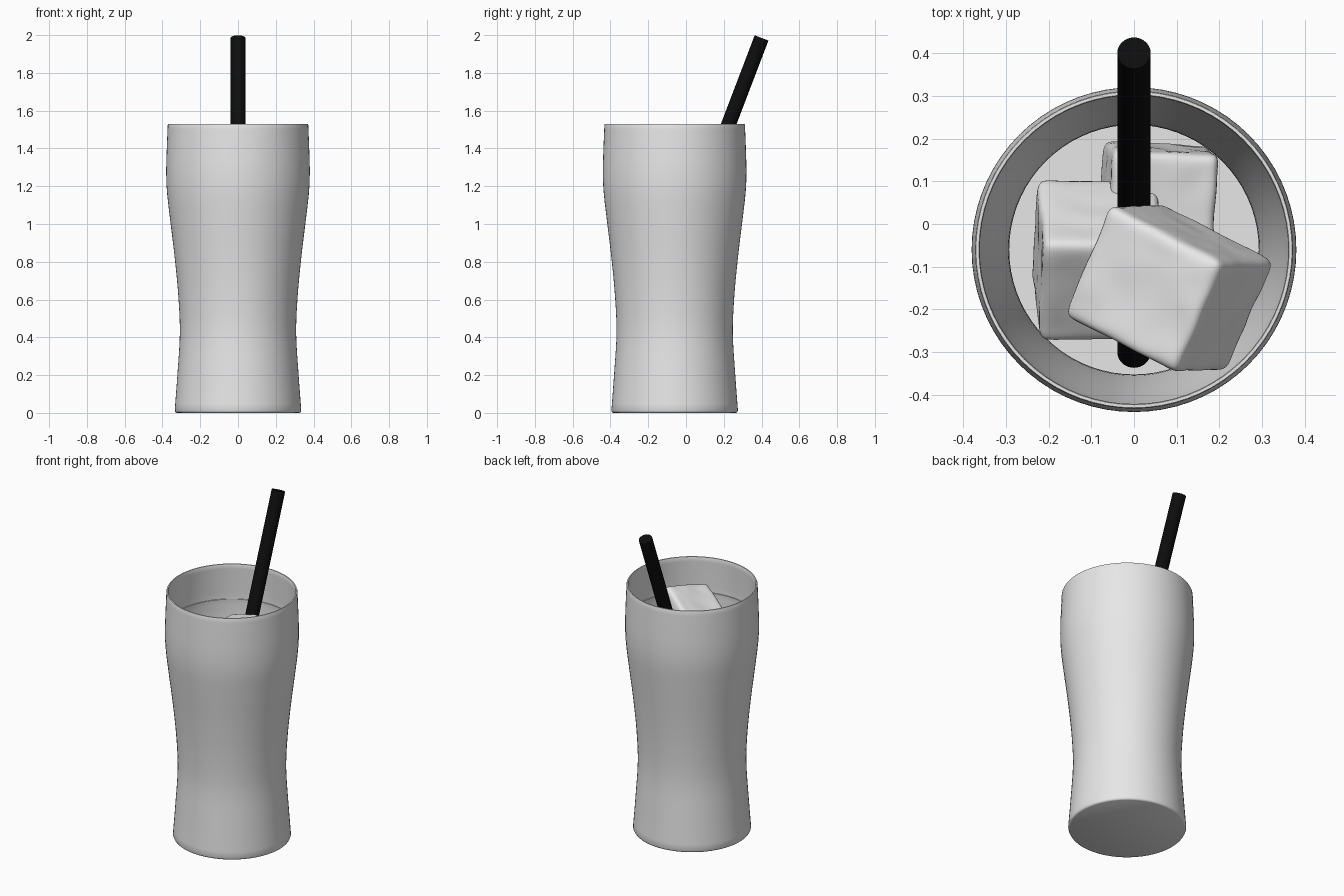
import bpy, bmesh, math, random
from mathutils import Vector, Matrix

if "Cube" in bpy.data.objects:
    bpy.data.objects.remove(bpy.data.objects["Cube"])

random.seed(4)
CY = -0.06  # glass axis offset in y


def material(name, col):
    m = bpy.data.materials.new(name)
    m.diffuse_color = (*col, 1)
    m.use_nodes = True
    m.node_tree.nodes["Principled BSDF"].inputs["Base Color"].default_value = m.diffuse_color
    return m


pale = material("pale_grey", (0.8, 0.8, 0.8))
black = material("black", (0.004, 0.004, 0.004))


def finish(bm, name, mat, angle=40):
    bmesh.ops.recalc_face_normals(bm, faces=bm.faces)
    me = bpy.data.meshes.new(name)
    bm.to_mesh(me)
    bm.free()
    ob = bpy.data.objects.new(name, me)
    bpy.context.collection.objects.link(ob)
    me.materials.append(mat)
    bpy.ops.object.select_all(action='DESELECT')
    ob.select_set(True)
    bpy.context.view_layer.objects.active = ob
    bpy.ops.object.shade_smooth_by_angle(angle=math.radians(angle))
    return ob


def smooth_curve(pts, n=5):
    # Catmull-Rom through (radius, height) points
    out = []
    p = [Vector(q) for q in pts]
    p = [2 * p[0] - p[1]] + p + [2 * p[-1] - p[-2]]
    for i in range(1, len(p) - 2):
        a, b, c, d = p[i - 1:i + 3]
        for k in range(n):
            t = k / n
            out.append(0.5 * (2 * b + (c - a) * t + (2 * a - 5 * b + 4 * c - d) * t * t
                              + (3 * b - a - 3 * c + d) * t ** 3))
    return [tuple(v) for v in out] + [tuple(p[-2])]


def lathe(bm, profile, segs=72):
    vs = [bm.verts.new((r, CY, z)) for r, z in profile]
    es = [bm.edges.new(e) for e in zip(vs, vs[1:])]
    bmesh.ops.spin(bm, geom=vs + es, cent=(0, CY, 0), axis=(0, 0, 1),
                   angle=2 * math.pi, steps=segs)
    bmesh.ops.remove_doubles(bm, verts=bm.verts, dist=1e-5)


# Glass: waisted wall, rim, fill-line ledge inside, floor
wall = smooth_curve([(0.335, 0.012), (0.321, 0.2), (0.308, 0.42), (0.316, 0.62), (0.336, 0.83),
                     (0.359, 1.02), (0.376, 1.17), (0.38, 1.28), (0.377, 1.4), (0.372, 1.525)])
outer = [(0, 0), (0.325, 0), (0.331, 0.003)] + wall + [(0.37, 1.53), (0.363, 1.53)]
fill = 1.31
upper = [(r - 0.011, z) for r, z in reversed(wall) if z > fill]
lower = [(r - 0.016, z) for r, z in reversed(wall) if 0.12 < z < fill]
inner = upper + [(0.368, fill), (0.363, fill)] + lower + [(0.305, 0.1), (0, 0.1)]
bm = bmesh.new()
lathe(bm, outer + inner)
finish(bm, "glass", pale)

# Straw: solid slanted rod
top, bottom = Vector((0, 0.40, 1.985)), Vector((0, -0.30, 0.15))
axis = top - bottom
bm = bmesh.new()
bmesh.ops.create_cone(bm, cap_ends=True, segments=32, radius1=0.039, radius2=0.039, depth=axis.length,
                      matrix=Matrix.Translation((top + bottom) / 2)
                      @ axis.to_track_quat('Z', 'Y').to_matrix().to_4x4())
finish(bm, "straw", black)


# Ice cubes: softly rounded, slightly lumpy blocks
def ice(name, centre, a, b, size):
    a = Vector(a).normalized()
    b = Vector(b)
    b = (b - a * b.dot(a)).normalized()
    rot = Matrix((a, b, a.cross(b))).transposed().to_4x4()
    bm = bmesh.new()
    bmesh.ops.create_cube(bm, size=1)
    bmesh.ops.subdivide_edges(bm, edges=bm.edges, cuts=6, use_grid_fill=True)
    for v in bm.verts:
        v.co += Vector([random.uniform(-0.014, 0.014) for _ in range(3)])
    scale = Matrix.Diagonal((*size, 1))
    bmesh.ops.transform(bm, matrix=Matrix.Translation(centre) @ rot @ scale, verts=bm.verts)
    ob = finish(bm, name, pale, 180)
    sub = ob.modifiers.new("soften", 'SUBSURF')
    sub.levels = sub.render_levels = 2


ice("ice_cube_top", (0.08, -0.15, 1.23), (0.27, -0.14, 0.12), (-0.10, -0.26, -0.05), (0.325, 0.29, 0.31))
ice("ice_cube_middle", (-0.085, -0.085, 0.91), (1, 0.0, -0.08), (0, 0.16, -0.23), (0.28, 0.28, 0.28))
ice("ice_cube_low", (0.055, 0.045, 0.78), (1, -0.06, -0.1), (0.06, 1, 0.08), (0.25, 0.27, 0.27))
